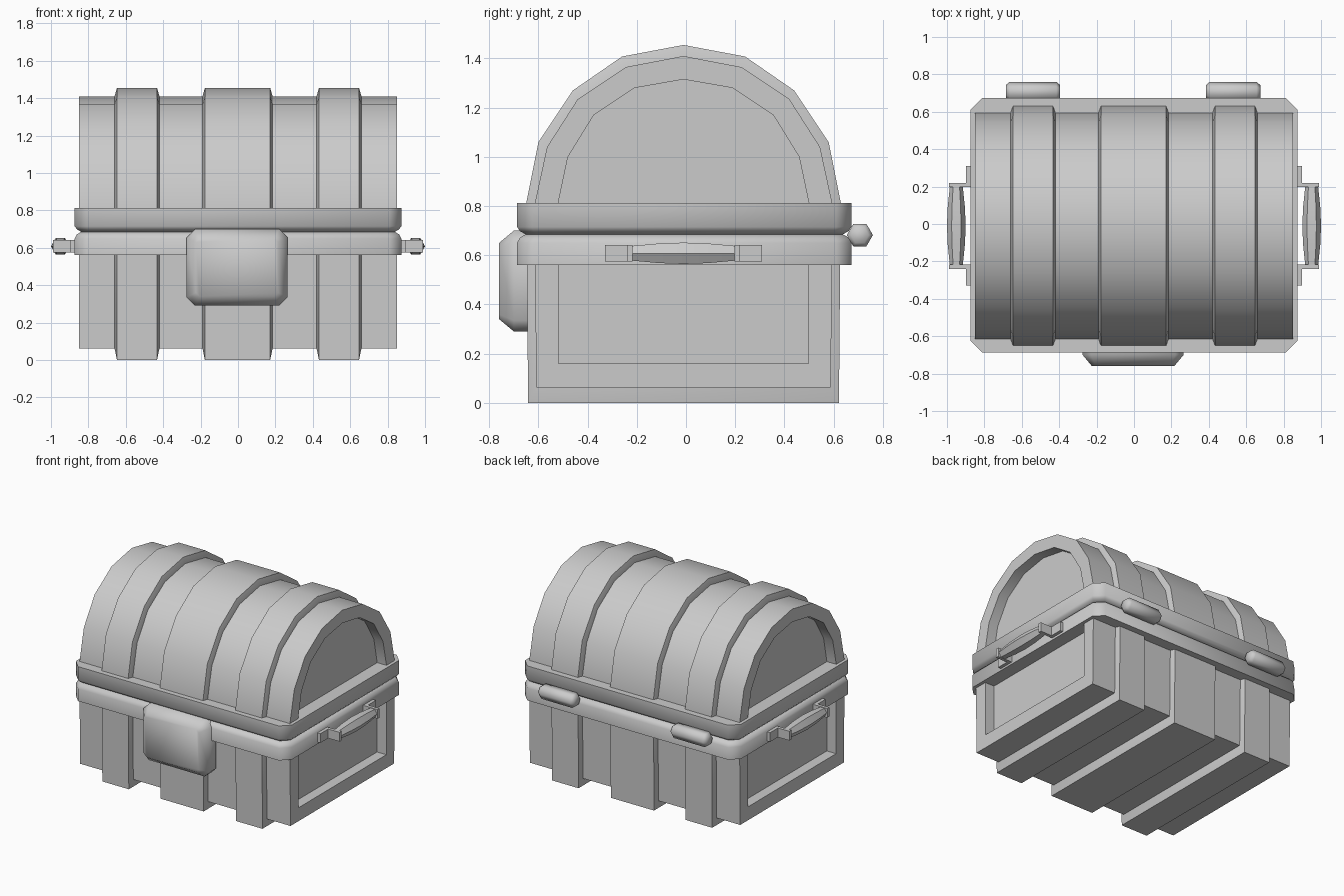
import bpy, bmesh, math

if "Cube" in bpy.data.objects:
    bpy.data.objects.remove(bpy.data.objects["Cube"])

CY = -0.01  # the chest's own middle line in y


def loft(name, rings, angle=35):
    """Skin a list of equal-length closed rings and cap both ends."""
    bm = bmesh.new()
    rows = [[bm.verts.new(p) for p in ring] for ring in rings]
    n = len(rows[0])
    for a, b in zip(rows, rows[1:]):
        for i in range(n):
            j = (i + 1) % n
            bm.faces.new((a[i], a[j], b[j], b[i]))
    bm.faces.new(rows[0])
    bm.faces.new(rows[-1])
    bmesh.ops.recalc_face_normals(bm, faces=bm.faces)
    me = bpy.data.meshes.new(name)
    bm.to_mesh(me)
    bm.free()
    me.shade_smooth()
    me.set_sharp_from_angle(angle=math.radians(angle))
    ob = bpy.data.objects.new(name, me)
    bpy.context.collection.objects.link(ob)
    return ob


def at_x(x, profile):
    return [(x, y + CY, z) for y, z in profile]


def octagon(w, h, c):
    """Rectangle of half sizes w, h with corners cut by c."""
    return [(-w, -h + c), (-w + c, -h), (w - c, -h), (w, -h + c),
            (w, h - c), (w - c, h), (-w + c, h), (-w, h - c)]


def arch(half, z0):
    """Mirror half of an arch (centre point first) into a full profile."""
    pts = half + [(half[-1][0], z0)]
    return [(-y, z) for y, z in reversed(pts[1:])] + pts


# profiles in (y, z), measured from the middle line
lid_in = arch([(0, 1.315), (0.20, 1.28), (0.365, 1.17), (0.47, 1.0), (0.51, 0.81)], 0.75)
lid_mid = arch([(0, 1.41), (0.235, 1.365), (0.43, 1.235), (0.555, 1.04), (0.605, 0.81)], 0.75)
lid_out = arch([(0, 1.455), (0.25, 1.408), (0.45, 1.27), (0.59, 1.06), (0.64, 0.81)], 0.75)


def tray(half_top, half_bottom, z):
    return [(-half_top, 0.6), (-half_bottom, z), (half_bottom, z), (half_top, 0.6)]


box_in = tray(0.508, 0.508, 0.16)
box_mid = tray(0.605, 0.598, 0.062)
box_out = tray(0.637, 0.632, 0.0)

# lid and box, with recessed end panels
D, E = 0.775, 0.85
for name, inner, outer in (("lid", lid_in, lid_mid), ("box", box_in, box_mid)):
    loft(name, [at_x(-D, inner), at_x(-E, inner), at_x(-E, outer),
                at_x(E, outer), at_x(E, inner), at_x(D, inner)])

# raised bands around lid and box
for side, a, b in (("left", -0.66, -0.42), ("middle", -0.19, 0.185), ("right", 0.42, 0.66)):
    for part, low, high in (("lid", lid_mid, lid_out), ("box", box_mid, box_out)):
        loft(f"{part}_band_{side}", [at_x(a, low), at_x(a + 0.013, high),
                                     at_x(b - 0.013, high), at_x(b, low)])

# two rims with softened edges where they meet
for name, levels in (("lower_rim", ((0.56, 0), (0.65, 0), (0.672, 0.012), (0.685, 0.035))),
                     ("upper_rim", ((0.685, 0.035), (0.698, 0.012), (0.715, 0), (0.812, 0)))):
    loft(name, [[(x, y + CY + 0.003, z) for x, y in octagon(0.873 - i, 0.68 - i, 0.062 - i * 0.5)]
                for z, i in levels], 50)

# lock plate on the front
loft("lock_plate", [[(x - 0.005, y, z + 0.495) for x, z in octagon(0.27 - i, 0.205 - i, 0.045 - i * 0.5)]
                    for y, i in ((-0.63, 0), (-0.70, 0), (-0.76, 0.05))], 50)


def hexagon(r):
    return [(r * math.cos(k * math.pi / 3), r * math.sin(k * math.pi / 3)) for k in range(6)]


# hinges on the back
for side, cx in (("left", -0.54), ("right", 0.53)):
    loft(f"hinge_{side}", [[(cx + x, 0.707 + y, 0.682 + z) for y, z in hexagon(r)]
                           for x, r in ((-0.145, 0.036), (-0.125, 0.053), (0.125, 0.053), (0.145, 0.036))], 65)

# handles: barrel grip held by two L brackets at each end
bracket = [(0.86, 0.32), (0.897, 0.32), (0.897, 0.23), (0.99, 0.23), (0.99, 0.207), (0.86, 0.207)]
for side, s in (("left", -1), ("right", 1)):
    loft(f"grip_{side}", [[(s * (0.95 + x), y + CY, 0.608 + z) for x, z in hexagon(r)]
                          for y, r in ((-0.215, 0.034), (-0.1, 0.046), (0, 0.05), (0.1, 0.046), (0.215, 0.034))])
    for end, t in (("front", -1), ("back", 1)):
        loft(f"bracket_{side}_{end}", [[(s * x, t * y + CY, z) for x, y in bracket]
                                       for z in (0.575, 0.642)])
